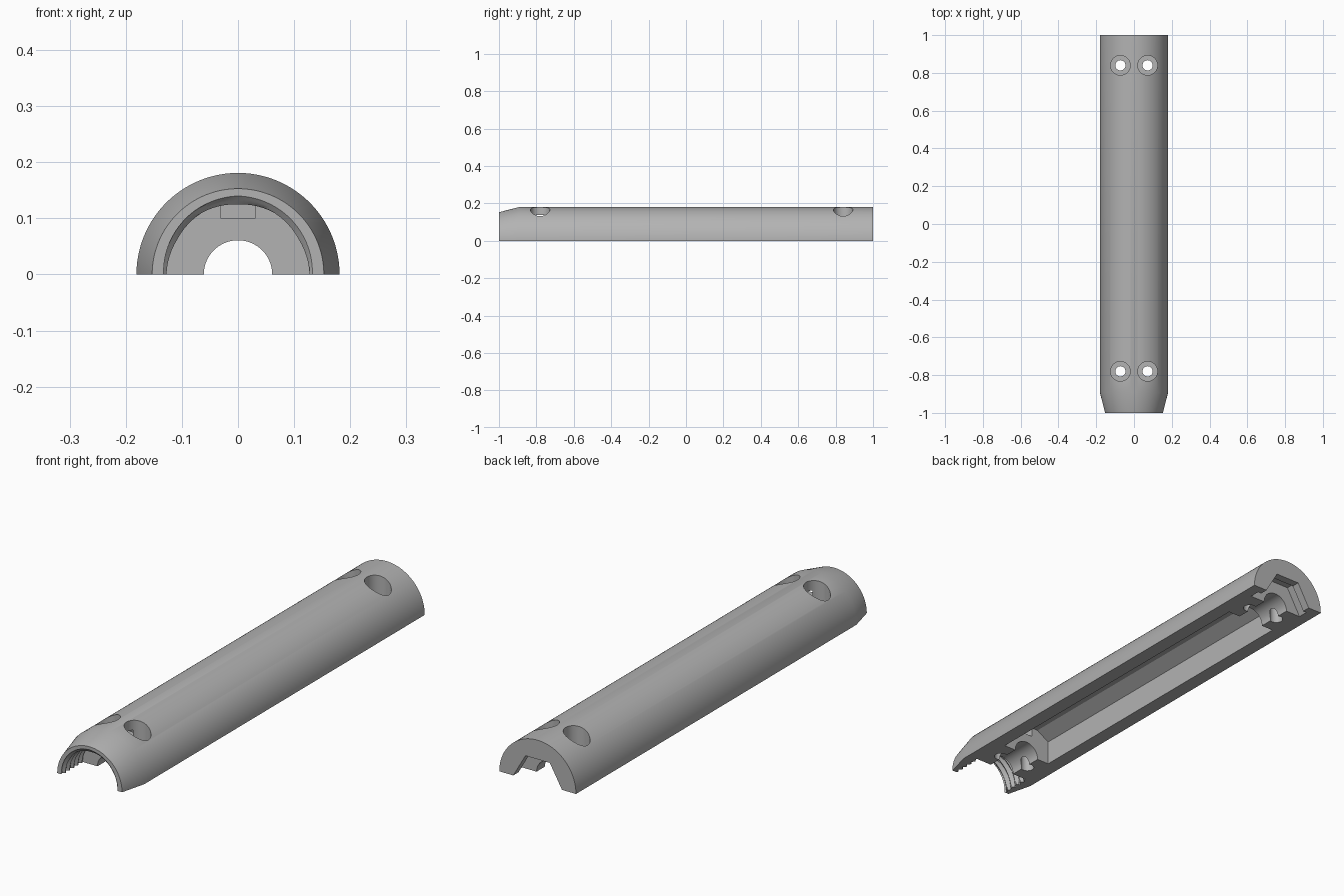
import bpy, bmesh
from math import pi, cos, sin, radians

cube = bpy.data.objects.get("Cube")
if cube:
    bpy.data.objects.remove(cube, do_unlink=True)

grey = bpy.data.materials.new("plain grey")
grey.use_nodes = True
grey.diffuse_color = (0.45, 0.45, 0.45, 1)
grey.node_tree.nodes["Principled BSDF"].inputs["Base Color"].default_value = (0.45, 0.45, 0.45, 1)


def loft(name, rings):
    """Closed solid through a list of equal-length point rings."""
    bm = bmesh.new()
    loops = [[bm.verts.new(p) for p in ring] for ring in rings]
    n = len(loops[0])
    for a, b in zip(loops, loops[1:]):
        for i in range(n):
            j = (i + 1) % n
            bm.faces.new((a[i], a[j], b[j], b[i]))
    bm.faces.new(loops[0])
    bm.faces.new(loops[-1])
    bmesh.ops.recalc_face_normals(bm, faces=bm.faces)
    mesh = bpy.data.meshes.new(name)
    bm.to_mesh(mesh)
    bm.free()
    mesh.materials.append(grey)
    obj = bpy.data.objects.new(name, mesh)
    bpy.context.collection.objects.link(obj)
    return obj


def prism(name, outline, y0, y1):
    return loft(name, [[(x, y, z) for x, z in outline] for y in (y0, y1)])


def polygon(r, sides):
    return [(r * cos(2 * pi * i / sides), r * sin(2 * pi * i / sides)) for i in range(sides)]


def post(name, x, y, r, z0, z1):
    return loft(name, [[(x + a, y + b, z) for a, b in polygon(r, 48)] for z in (z0, z1)])


# Half-round grip shell with a tapered front end
SEG = 96
body = loft("half_tube_shell", [
    [(r * cos(pi * i / SEG), y, r * sin(pi * i / SEG)) for i in range(SEG + 1)]
    for r, y in ((0.153, -1), (0.181, -0.89), (0.181, 1))])

cutters = []

# Threaded front socket: helical triangular groove
PITCH, TURN, STEPS = 0.028, 72, 6
rings = []
for k in range(-STEPS, 5 * STEPS + 1):
    ring = []
    for i in range(TURN):
        phase = (k / STEPS - i / TURN + 0.25) % 1
        r = 0.125 + 0.015 * abs(1 - 2 * phase)
        a = 2 * pi * i / TURN
        ring.append((r * cos(a), -1 + PITCH * k / STEPS, r * sin(a)))
    rings.append(ring)
cutters.append(loft("thread_cutter", rings))

# Shaft bore along the whole length
cutters.append(prism("bore_cutter", polygon(0.061, 64), -0.9, 1.1))

# Main chamber with bevelled ceiling
chamber = [(0.118, -0.1), (0.118, 0.105), (0.06, 0.14),
           (-0.06, 0.14), (-0.118, 0.105), (-0.118, -0.1)]
cutters.append(prism("chamber_cutter", chamber, -0.70, 0.76))

# Wire channel through the front wall
channel = [(-0.03, 0.1), (0.03, 0.1), (0.03, 0.137), (-0.03, 0.137)]
cutters.append(prism("channel_cutter", channel, -0.9, -0.65))

# Stepped hexagonal recess at the back
cutters.append(prism("hex_mouth_cutter", polygon(0.115, 6), 0.94, 1.1))
cutters.append(prism("hex_pocket_cutter", polygon(0.132, 6), 0.92, 0.965))

# Counterbored screw holes
for y in (-0.78, 0.84):
    for x in (-0.072, 0.072):
        cutters.append(post("counterbore_cutter", x, y, 0.052, 0.09, 0.3))
        cutters.append(post("screw_hole_cutter", x, y, 0.027, -0.1, 0.2))

bpy.context.view_layer.objects.active = body
for cutter in cutters:
    mod = body.modifiers.new("cut", "BOOLEAN")
    mod.operation = "DIFFERENCE"
    mod.solver = "EXACT"
    mod.object = cutter
    bpy.ops.object.modifier_apply(modifier=mod.name)
    bpy.data.objects.remove(cutter, do_unlink=True)

for obj in bpy.context.selected_objects:
    obj.select_set(False)
body.select_set(True)
bpy.ops.object.shade_smooth_by_angle(angle=radians(25))
